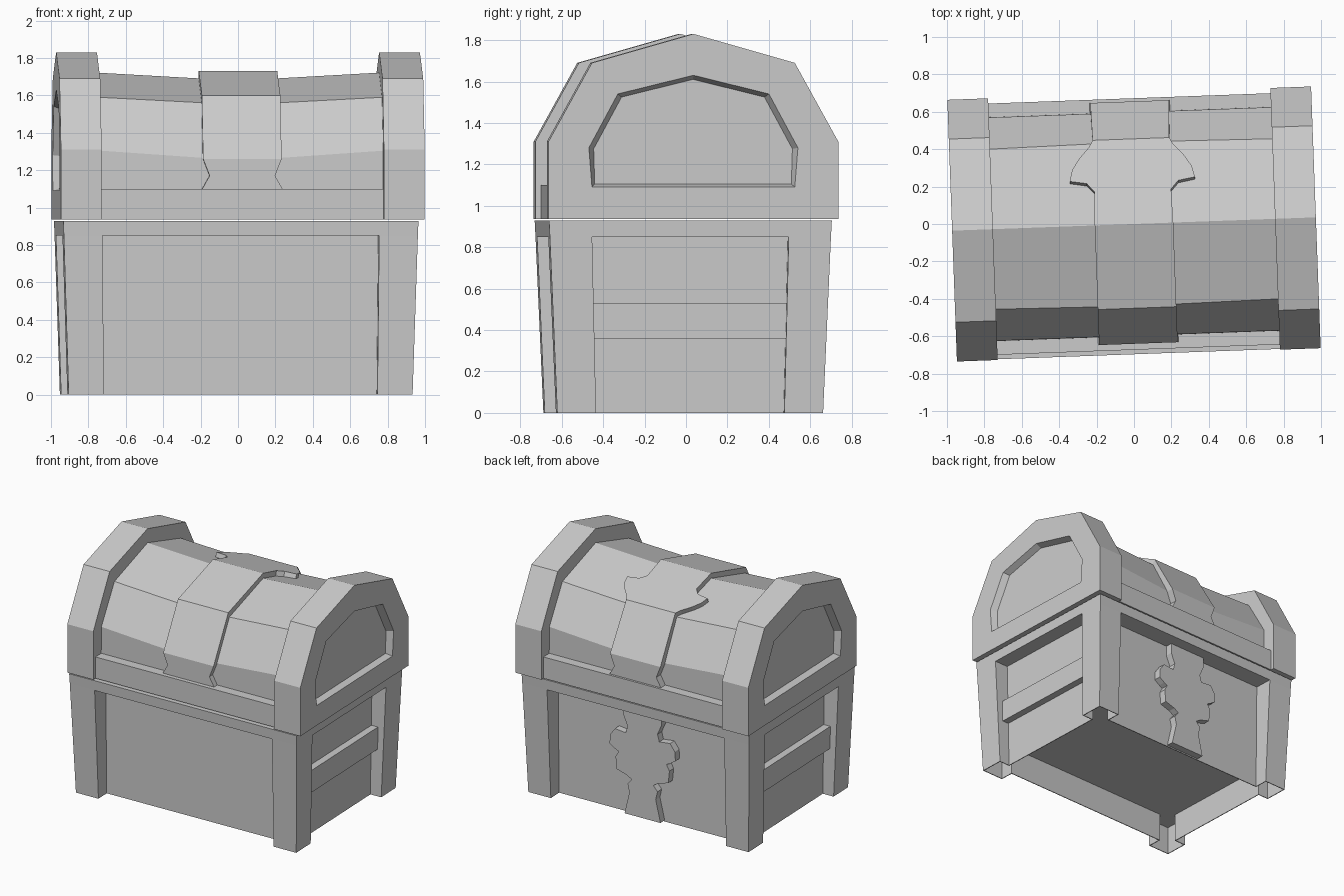
import bpy, bmesh, math
from mathutils import Matrix, Vector

old = bpy.data.objects.get("Cube")
if old:
    bpy.data.objects.remove(old, do_unlink=True)

grey = bpy.data.materials.new("plain_grey")
grey.use_nodes = True
GREY = (0.6, 0.6, 0.6, 1)
grey.diffuse_color = GREY
grey.node_tree.nodes["Principled BSDF"].inputs["Base Color"].default_value = GREY

TURN = Matrix.Rotation(math.radians(2.1), 4, "Z")   # whole chest sits slightly turned
BODY = Vector((-0.01, -0.013, 0))                   # body sits slightly off the lid


def loft(name, loops, shift=Vector((0, 0, 0))):
    """Skin a row of closed loops and cap both ends."""
    bm = bmesh.new()
    rings = [[bm.verts.new(TURN @ (Vector(p) + shift)) for p in loop] for loop in loops]
    for a, b in zip(rings, rings[1:]):
        for i in range(len(a)):
            j = (i + 1) % len(a)
            bm.faces.new((a[i], a[j], b[j], b[i]))
    bm.faces.new(rings[0])
    bm.faces.new(rings[-1])
    bmesh.ops.remove_doubles(bm, verts=bm.verts, dist=0.0001)
    bmesh.ops.recalc_face_normals(bm, faces=bm.faces)
    mesh = bpy.data.meshes.new(name)
    bm.to_mesh(mesh)
    bm.free()
    mesh.materials.append(grey)
    obj = bpy.data.objects.new(name, mesh)
    bpy.context.collection.objects.link(obj)
    return obj


def rect(x0, x1, y0, y1, z):
    return [(x0, y0, z), (x1, y0, z), (x1, y1, z), (x0, y1, z)]


def centred(hx, hy, z):
    return rect(-hx, hx, -hy, hy, z)


def posted(wall, post, inner, z, inset=0):
    """Rectangle outline whose four corners step out into posts."""
    wx, wy = wall[0] - inset, wall[1] - inset
    px, py = post[0] - inset, post[1] - inset
    ix, iy = inner[0] + inset, inner[1] + inset
    corner = [(wx, iy), (px, iy), (px, py), (ix, py), (ix, wy)]
    right = [(x, -y) for x, y in reversed(corner)] + corner
    left = [(-x, -y) for x, y in right]
    return [(x, y, z) for x, y in right + left]


def arch(half):
    """Mirror a right-hand half outline (bottom to peak) about y = 0."""
    *side, peak = half
    return side + [peak] + [(-y, z) for y, z in reversed(side)]


def at_x(x, outline):
    return [(x, y, z) for y, z in outline]


# Body: thin recessed walls between tapered hollow posts, raised floor, rim on top
WALL = (.83, .535)
FOOT, HEAD, RIM = (.92, .642), (.947, .679), (.95, .683)
FOOT_IN, HEAD_IN = (.732, .455), (.74, .475)
loft("body", [posted(WALL, FOOT, FOOT_IN, .22, .006),
              posted(WALL, FOOT, FOOT_IN, 0, .006),
              posted(WALL, FOOT, FOOT_IN, 0),
              posted(WALL, HEAD, HEAD_IN, .85),
              posted(HEAD, HEAD, HEAD_IN, .85),
              posted(RIM, RIM, HEAD_IN, .928)], BODY)

# Side planks
for sx, side in ((1, "left"), (-1, "right")):
    loft(f"{side}_side_plank",
         [rect(sx * .826, sx * .885, -.47, .47, .36),
          rect(sx * .826, sx * .885, -.47, .47, .53)], BODY)

# Ornate plate on the back wall: half widths by height, mirrored
half_plate = [(.15, .01), (.11, .18), (.125, .245), (.09, .285), (.13, .31),
              (.215, .335), (.225, .43), (.2, .475), (.23, .49), (.275, .52),
              (.27, .59), (.23, .645), (.14, .635), (.125, .69), (.16, .77),
              (.16, .849)]
plate = half_plate + [(-x, z) for x, z in reversed(half_plate)]
loft("back_lock_plate", [[(x, y, z) for x, z in plate] for y in (.53, .59)], BODY)

# Lid end blocks, each with a recessed panel on its outer face
block = arch([(.7, .935), (.7, 1.31), (.49, 1.69), (0, 1.83)])
recess = arch([(.49, 1.09), (.505, 1.28), (.365, 1.54), (0, 1.63)])
panel = arch([(.475, 1.105), (.48, 1.275), (.345, 1.525), (0, 1.61)])
for sx, side in ((1, "left"), (-1, "right")):
    loft(f"{side}_lid_end", [at_x(sx * .755, block), at_x(sx * .973, block),
                             at_x(sx * .973, recess), at_x(sx * .925, panel)])

# Lid barrel, sagging towards the middle, and the rail around its foot
barrel_end = arch([(.6, .935), (.597, 1.305), (.428, 1.59), (0, 1.722)])
barrel_mid = arch([(.6, .935), (.597, 1.265), (.436, 1.56), (0, 1.69)])
loft("lid_barrel", [at_x(-.77, barrel_end), at_x(-.2, barrel_mid),
                    at_x(.2, barrel_mid), at_x(.77, barrel_end)])
loft("lid_rail", [centred(.77, .672, .935), centred(.77, .672, 1.1)])


# Strap over the lid: (y, z, half width) from front foot to back foot
def slope(y):
    return 1.73 - .13 * y / .45


foot = [(.64, 1.09, .22), (.64, 1.17, .175), (.64, 1.26, .21)]
wings = [(.18, .205), (.225, .245), (.24, .335), (.3, .32), (.36, .28),
         (.42, .225), (.455, .205)]
stations = [(-y, z, w) for y, z, w in foot] + [(-.45, 1.6, .21), (0, 1.73, .21)]
stations += [(y, slope(y), w) for y, w in wings]
stations += [(y + .015, z, w) for y, z, w in reversed(foot)]
loft("lid_strap", [[(-w, y, z), (w, y, z), (w, y * .9, z - .06 * (z > 1.3)),
                    (-w, y * .9, z - .06 * (z > 1.3))] for y, z, w in stations])
